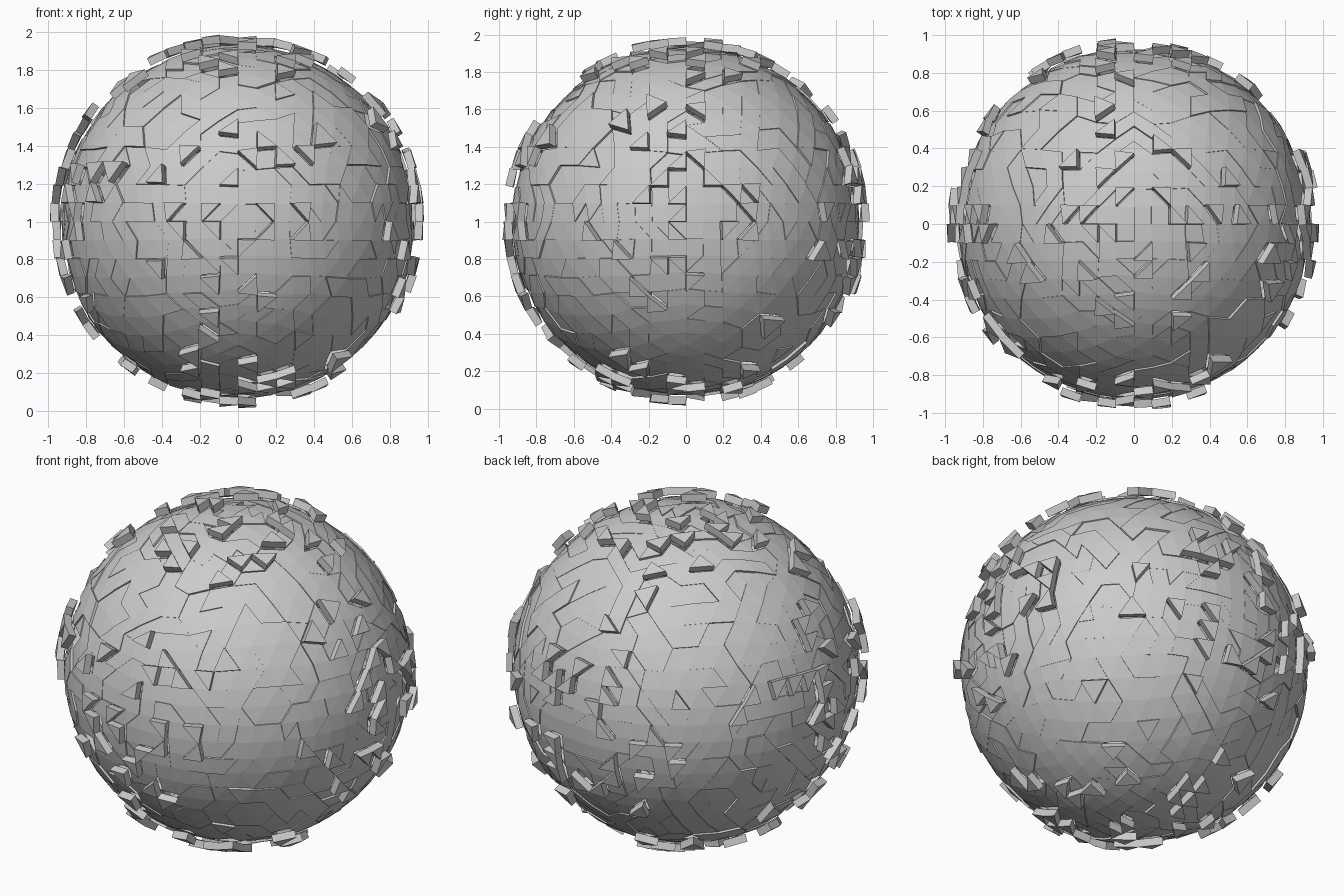
import bpy, bmesh, random
from mathutils import Vector

if "Cube" in bpy.data.objects:
    bpy.data.objects.remove(bpy.data.objects["Cube"])

random.seed(11)
R, THICK, GAP = 0.932, 0.042, 0.0085

# triangular cells of an octahedron, split four times and pushed out to a sphere
ball = bmesh.new()
top, bottom = ball.verts.new((0, 0, 1)), ball.verts.new((0, 0, -1))
ring = [ball.verts.new(p) for p in ((1, 0, 0), (0, 1, 0), (-1, 0, 0), (0, -1, 0))]
for k in range(4):
    a, b = ring[k], ring[(k + 1) % 4]
    ball.faces.new((a, b, top))
    ball.faces.new((b, a, bottom))
for _ in range(4):
    bmesh.ops.subdivide_edges(ball, edges=ball.edges[:], cuts=1, use_grid_fill=True)
    for v in ball.verts:
        v.co.normalize()
ball.verts.index_update()
ball.faces.index_update()
points = [v.co.copy() for v in ball.verts]
cells = [[v.index for v in f.verts] for f in ball.faces]
near = [[g.index for e in f.edges for g in e.link_faces if g is not f] for f in ball.faces]
ball.free()

# small raised cells, most of them near the six poles of the pattern
free = set(range(len(cells)))
groups = []
order = list(free)
random.shuffle(order)
for c in order:
    m = sum((points[p] for p in cells[c]), Vector()).normalized()
    chance = 0.13 * max(0.0, max(abs(v) for v in m) - 0.64) / 0.36 + 0.02
    if random.random() < chance and all(n in free for n in near[c]):
        free.discard(c)
        groups.append(([c], random.uniform(0.045, 0.06)))

# interlocking panels grown at random
for c in order:
    if c not in free:
        continue
    group = [c]
    free.discard(c)
    for _ in range(random.randint(4, 7)):
        tip = [n for n in near[group[-1]] if n in free]
        rim = tip or [n for g in group for n in near[g] if n in free]
        if not rim:
            break
        n = random.choice(rim)
        free.discard(n)
        group.append(n)
    groups.append((group, random.uniform(-0.01, 0.006)))

# each panel is an inset island at its own height
bm = bmesh.new()
for group, lift in groups:
    verts, faces = {}, []
    for c in group:
        for p in cells[c]:
            if p not in verts:
                verts[p] = bm.verts.new(points[p] * (R + lift))
        faces.append(bm.faces.new([verts[p] for p in cells[c]]))
    rim = bmesh.ops.inset_region(bm, faces=faces, use_boundary=True,
                                 use_even_offset=True, thickness=GAP)["faces"]
    bmesh.ops.delete(bm, geom=rim, context='FACES')

mesh = bpy.data.meshes.new("shell_panels")
bm.to_mesh(mesh)
bm.free()
panels = bpy.data.objects.new("shell_panels", mesh)
panels.location.z = 1.0
bpy.context.collection.objects.link(panels)
solid = panels.modifiers.new("thickness", 'SOLIDIFY')
solid.thickness = THICK
solid.offset = -1
